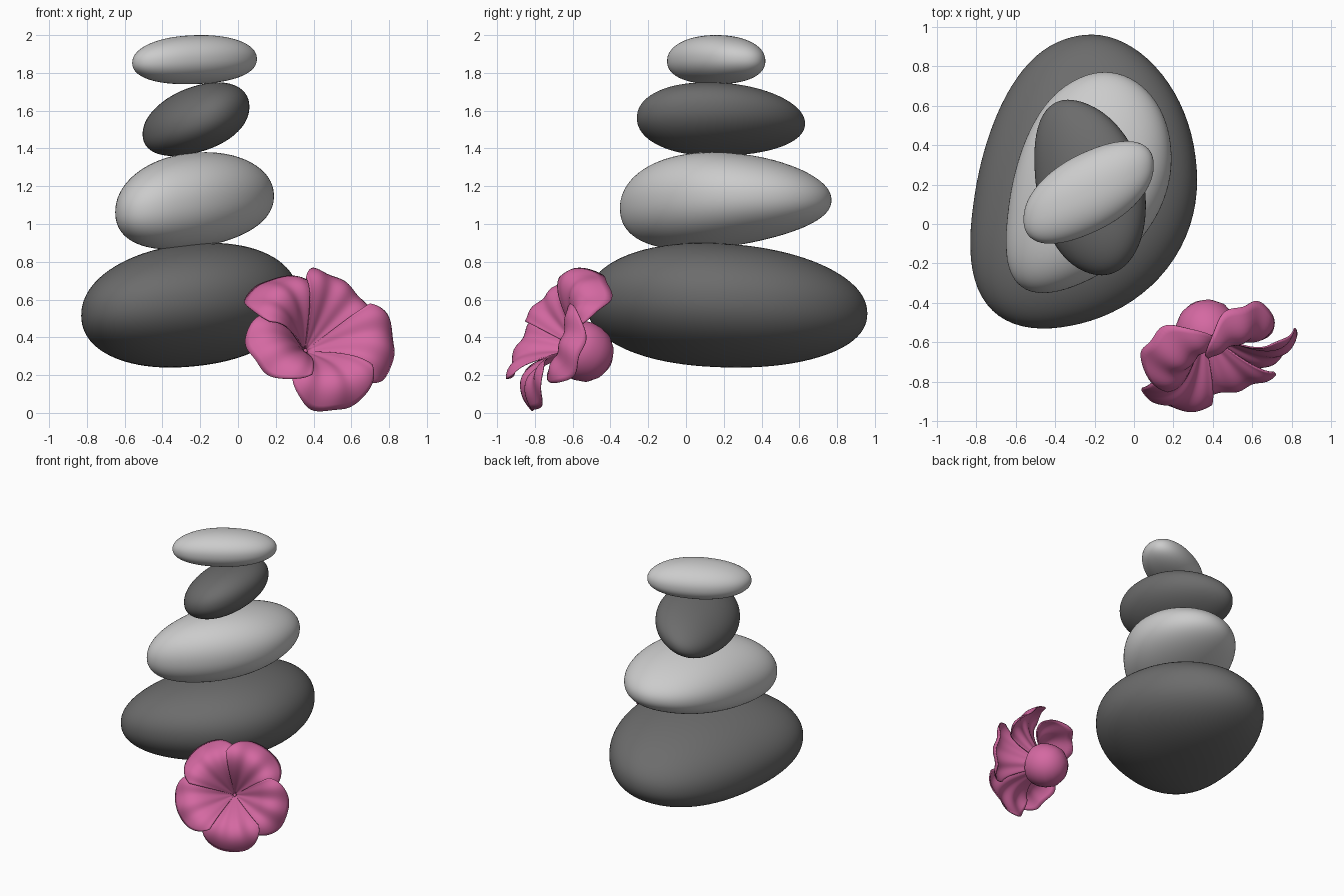
import bpy, bmesh, math
from mathutils import Vector, Matrix

if "Cube" in bpy.data.objects:
    bpy.data.objects.remove(bpy.data.objects["Cube"])


def material(name, rgb):
    m = bpy.data.materials.new(name)
    m.diffuse_color = (*rgb, 1)
    m.use_nodes = True
    m.node_tree.nodes["Principled BSDF"].inputs["Base Color"].default_value = m.diffuse_color
    return m


def fit(vecs, lo, hi):
    """Scale and move points so that they fill the given box."""
    for i in range(3):
        a, b = min(v[i] for v in vecs), max(v[i] for v in vecs)
        for v in vecs:
            v[i] = lo[i] + (v[i] - a) / (b - a) * (hi[i] - lo[i])


def add_object(name, bm, mat):
    bmesh.ops.recalc_face_normals(bm, faces=bm.faces)
    me = bpy.data.meshes.new(name)
    bm.to_mesh(me)
    bm.free()
    me.shade_smooth()
    me.materials.append(mat)
    ob = bpy.data.objects.new(name, me)
    bpy.context.collection.objects.link(ob)
    return ob


dark = material("dark_stone", (0.15, 0.15, 0.15))
light = material("light_stone", (0.55, 0.55, 0.55))
pink = material("pink_petal", (0.66, 0.14, 0.36))


def stone(name, lo, hi, lean, mat, n=2.15, taper=0.0, thin=0.0, droop=0.0, bend=0.0):
    """Skewed ellipsoid pebble; lean = xy, xz, yz correlations."""
    xy, xz, yz = lean
    c = math.sqrt(1 - xy * xy)
    e = (yz - xy * xz) / c
    f = math.sqrt(1 - xz * xz - e * e)
    bm = bmesh.new()
    bmesh.ops.create_icosphere(bm, subdivisions=5, radius=1)
    for v in bm.verts:
        u = v.co.normalized()
        u /= sum(abs(k) ** n for k in u) ** (1 / n)
        x, y, z = u.x, xy * u.x + c * u.y, xz * u.x + e * u.y + f * u.z
        v.co = (x * (1 - taper * y) + bend * y * y, y,
                z * (1 - thin * y) + droop * (x * x + y * y) / 2)
    fit([v.co for v in bm.verts], lo, hi)
    return add_object(name, bm, mat)


# stacked stones
stone("bottom_stone", (-.83, -.53, .24), (.32, .96, .90), (.17, .15, -.1), dark,
      taper=.12, thin=.05, droop=-.08, bend=-.15)
stone("second_stone", (-.65, -.35, .865), (.19, .77, 1.38), (.33, .16, .08), light,
      thin=.2, droop=-.14, bend=-.2)
stone("third_stone", (-.505, -.26, 1.36), (.06, .63, 1.75), (-.25, .38, -.06), dark,
      thin=.1, droop=-.1, bend=-.1)
stone("top_stone", (-.56, -.10, 1.74), (.10, .42, 2.0), (.54, .08, .0), light,
      n=2.2, droop=-.08)

# flower frame: local z is the facing direction
right = Vector((.906, .423, 0))
up = Vector((-.179, .383, .906))
facing = right.cross(up)
centre = Vector((.43, -.67, .39))
frame = Matrix((right, up, facing)).transposed()

# five overlapping ruffled petals, the upper ones curling further back
NT, NS = 22, 32
curls = [.17, .20, .08, .12, .10]
petals = []
for k in range(5):
    a0 = math.radians(56 + 72 * k)
    bm = bmesh.new()
    rows = []
    for i in range(NT + 1):
        row = []
        for j in range(NS + 1):
            s = -1 + 2 * j / NS
            t = (.03 + .97 * i / NT) * (1 - .27 * abs(s) ** 3)
            r = .43 * t
            z = -.22 + .30 * math.sin(1.9 * t) - curls[k] * t ** 5
            z += .06 * s * t + .012 * math.cos(9.5 * s) * t
            ang = a0 + .76 * s
            p = Vector((r * math.cos(ang), r * math.sin(ang), z))
            row.append(bm.verts.new(centre + frame @ p))
        rows.append(row)
    for i in range(NT):
        for j in range(NS):
            bm.faces.new((rows[i][j], rows[i + 1][j], rows[i + 1][j + 1], rows[i][j + 1]))
    petals.append(add_object(f"petal_{k + 1}", bm, pink))

fit([v.co for ob in petals for v in ob.data.vertices],
    (.035, -.95, .01), (.825, -.39, .765))
for ob in petals:
    mod = ob.modifiers.new("thickness", 'SOLIDIFY')
    mod.thickness = .008
    mod.offset = 0

# rounded cup behind the petals
profile = [(0, -.315), (.05, -.308), (.10, -.28), (.14, -.235), (.156, -.18),
           (.158, -.13), (.15, -.09), (.135, -.06)]
bm = bmesh.new()
vs = [bm.verts.new((r, 0, z)) for r, z in profile]
es = [bm.edges.new(pair) for pair in zip(vs, vs[1:])]
bmesh.ops.spin(bm, geom=vs + es, cent=(0, 0, 0), axis=(0, 0, 1),
               angle=2 * math.pi, steps=40)
bmesh.ops.remove_doubles(bm, verts=bm.verts, dist=.0005)
for v in bm.verts:
    v.co = centre + frame @ v.co
add_object("flower_cup", bm, pink)
